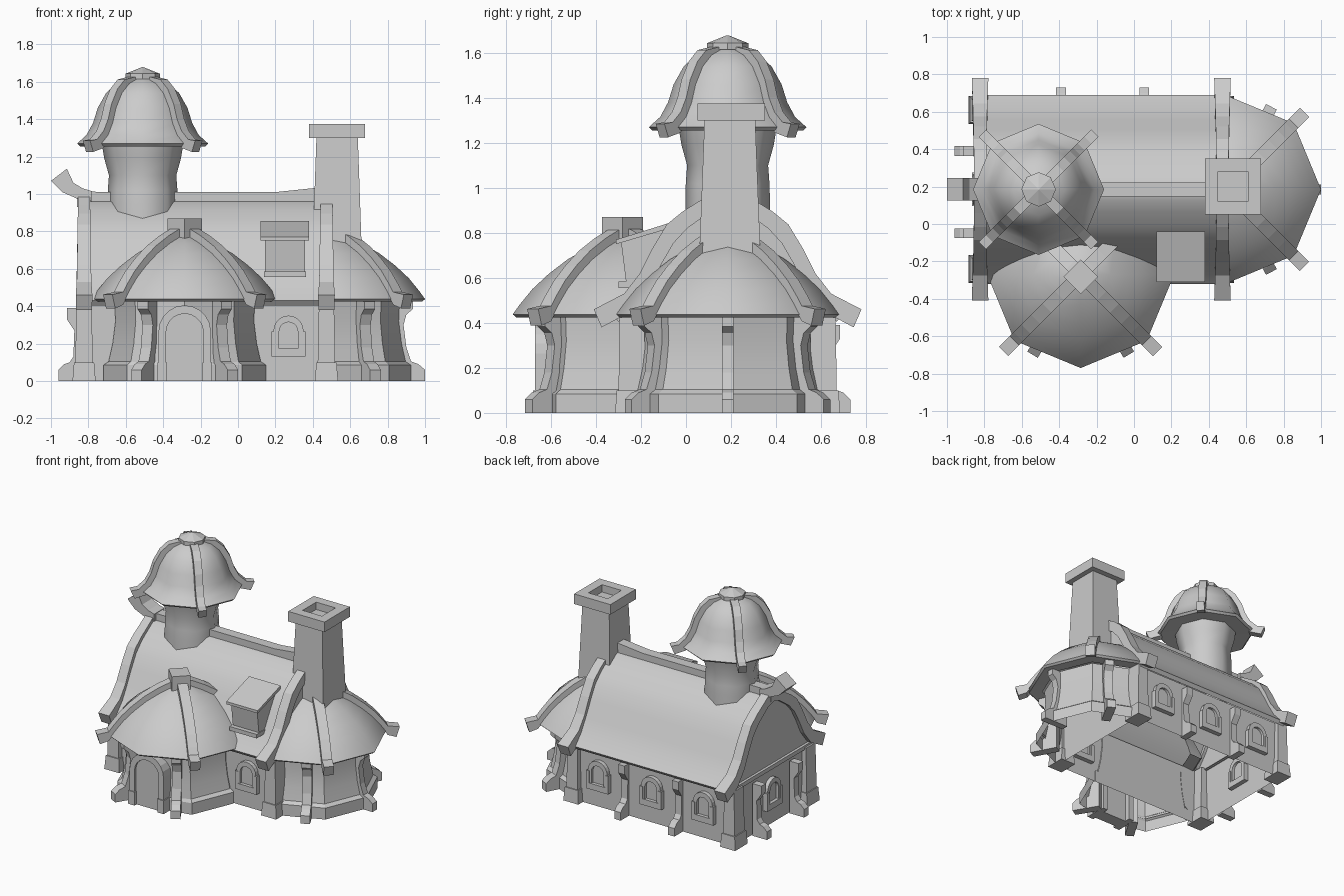
import bpy, bmesh
from math import sin, cos, pi, radians
from mathutils import Vector

if "Cube" in bpy.data.objects:
    bpy.data.objects.remove(bpy.data.objects["Cube"])

stone = bpy.data.materials.new("plain_grey")
stone.use_nodes = True
stone.diffuse_color = (0.6, 0.6, 0.6, 1)
stone.node_tree.nodes["Principled BSDF"].inputs["Base Color"].default_value = (0.6, 0.6, 0.6, 1)


def loft(name, rings, smooth=None, caps=True, cut=None):
    """Bridge equal rings of points; optionally cap the ends and trim by a plane."""
    bm = bmesh.new()
    loops = [[bm.verts.new(p) for p in ring] for ring in rings]
    n = len(loops[0])
    for a, b in zip(loops, loops[1:]):
        for i in range(n):
            j = (i + 1) % n
            bm.faces.new((a[i], a[j], b[j], b[i]))
    if caps:
        bm.faces.new(loops[0])
        bm.faces.new(loops[-1])
    bmesh.ops.recalc_face_normals(bm, faces=bm.faces)
    if cut:
        bmesh.ops.bisect_plane(bm, geom=bm.verts[:] + bm.edges[:] + bm.faces[:],
                               plane_co=cut[0], plane_no=cut[1], clear_outer=True)
    me = bpy.data.meshes.new(name)
    bm.to_mesh(me)
    bm.free()
    me.materials.append(stone)
    ob = bpy.data.objects.new(name, me)
    bpy.context.scene.collection.objects.link(ob)
    if smooth:
        bpy.ops.object.select_all(action="DESELECT")
        ob.select_set(True)
        bpy.context.view_layer.objects.active = ob
        bpy.ops.object.shade_smooth_by_angle(angle=radians(smooth))


def slab(name, profile, width, origin, angle, smooth=None, cut=None, flare=0):
    """Extrude a (distance, height) profile sideways; distance runs along angle."""
    a = radians(angle)
    u, v = Vector((cos(a), sin(a), 0)), Vector((-sin(a), cos(a), 0))
    o = Vector((origin[0], origin[1], 0))
    rings = [[o + u * d + v * s * (width / 2 + flare * d * d) + Vector((0, 0, z)) for d, z in profile]
             for s in (-1, 1)]
    loft(name, rings, smooth, cut=cut)


def box(name, x, y, z0, z1, low, high=None, caps=True):
    """Box with half sizes low at the bottom and high at the top."""
    sides = ((-1, -1), (1, -1), (1, 1), (-1, 1))
    loft(name, [[(x + i * h[0], y + j * h[1], z) for i, j in sides]
                for z, h in ((z0, low), (z1, high or low))], caps=caps)


def lathe(name, x, y, profile, sides=8, smooth=None, front=-9, caps=True, cut=None):
    loft(name, [[(x + r * cos(2 * pi * k / sides), max(front, y + r * sin(2 * pi * k / sides)), z)
                 for k in range(sides)] for r, z in profile], smooth, caps, cut)


def arch(half, bottom, spring, steps=10):
    curve = [(half * cos(pi * k / steps), spring + half * sin(pi * k / steps)) for k in range(steps + 1)]
    return [(half, bottom)] + curve + [(-half, bottom)]


def mirrored(half):
    """Mirror a half profile that starts on the centre line."""
    return [(-d, z) for d, z in half[:0:-1]] + half


CY = 0.185            # centre line of the hall
EAVE = 0.43

# hall: open walls, gables and a thin roof shell
box("hall_walls", -0.165, CY, 0, EAVE, (0.665, 0.445), caps=False)
half_roof = [(0, .97), (.06, .955), (.12, .915), (.19, .868), (.26, .8), (.32, .7), (.375, .6), (.43, .51), (.505, EAVE)]
roof = mirrored(half_roof)
slab("hall_roof", roof + [(d * .96, z - .025) for d, z in reversed(roof)], 1.33, (-0.165, CY), 90, 35)
for x in (-0.82, 0.48):
    slab("gable_wall", [(d * .97, z - .01) for d, z in roof], 0.02, (x, CY), 90)
box("gable_trim", -0.835, CY, 0.415, 0.445, (0.015, 0.47))

# arched roof beams with flared ends, on corner piers
half_out = [(0, 1), (.06, .985), (.125, .942), (.2, .895), (.27, .838), (.335, .73), (.39, .62), (.46, .53), (.595, .46)]
half_in = [(0, .92), (.06, .905), (.11, .87), (.18, .82), (.24, .755), (.295, .66), (.35, .55), (.43, .45), (.56, .38)]
for side, x in (("left", 0.473), ("right", -0.823)):
    slab("roof_beam_" + side, mirrored(half_out) + mirrored(half_in)[::-1], 0.064, (x, CY), 90, flare=.035)
    for y in (CY - 0.425, CY + 0.425):
        box("corner_pier", x, y, 0.09, 0.43, (0.047, 0.06), (0.04, 0.055))
        box("corner_pier_base", x, y, 0, 0.1, (0.062, 0.075), (0.054, 0.068))

# ridge beam and its curled end
slab("ridge_beam", [(-.86, 1.03), (-.8, 1.012), (.2, 1.01), (.44, 1.035), (.44, .93), (-.86, .93)],
     0.075, (0, CY), 0)
slab("ridge_curl", [(-1, 1.07), (-.915, 1.135), (-.88, 1.06), (-.83, 1.03), (-.78, 1.015), (-.78, .96),
                    (-.86, .975), (-.94, 1.01)], 0.12, (0, CY), 0)

# small buttresses on the back and gable walls
buttress = [(-.02, 0), (.1, 0), (.1, .06), (.07, .09), (.04, .1), (.02, .13), (.015, .27),
            (.055, .33), (.055, .39), (-.02, .39)]
for x in (-0.39, 0.055):
    slab("back_buttress", buttress, 0.052, (x, CY + 0.445), 90)
for y in (-0.05, 0.39):
    slab("gable_buttress", buttress, 0.052, (-0.86, y), 180)


# windows
def window(x, y, angle):
    slab("window_frame", arch(.08, .16, .27) + arch(.05, .16, .265)[::-1], 0.06, (x, y), angle)
    slab("window_pane", arch(.055, .16, .265), 0.02, (x, y), angle)
    sill = [(0, .13), (.09, .13), (.09, .265), (.065, .265), (.065, .175), (0, .175)]
    slab("window_sill", sill + [(-d, z) for d, z in sill[-2:0:-1]], 0.07, (x, y), angle)


for x in (-0.6, -0.17, 0.27):
    window(x, CY + 0.445, 0)
window(0.27, CY - 0.445, 0)
window(-0.83, CY, 90)

# rounded wings: walls, bell roofs, ribs and bracketed piers
wing_roof = [(.39, .43), (.485, .425), (.5, .438), (.47, .48), (.413, .55), (.34, .618), (.255, .683), (.16, .737),
             (.075, .775), (.01, .79)]
pier = [(.3, 0), (.5, 0), (.5, .06), (.465, .09), (.425, .105), (.4, .18), (.385, .3), (.4, .355),
        (.435, .385), (.435, .43), (.3, .43)]


def wing(name, x, y, facing, spread, wall_cut, roof_cut, front=-9):
    lathe(name + "_plinth", x, y, [(.435, 0), (.435, .085), (.405, .105)], front=front, caps=False, cut=wall_cut)
    lathe(name + "_walls", x, y, [(.41, .09), (.385, .2), (.37, .32), (.375, .43)], smooth=30, front=front,
          caps=False, cut=wall_cut)
    lathe(name + "_roof", x, y, wing_roof, smooth=46, caps=False, cut=roof_cut)
    path = wing_roof[:1:-1]
    rib = [(r, z + .038) for r, z in path] + [(.582, .462), (.56, .388)]
    rib += [(r, z - .03) for r, z in reversed(path)]
    for k in range(4):
        slab(name + "_rib", rib, 0.07, (x, y), 45 + 90 * k, cut=roof_cut)
    for s in (-1, 1):
        slab(name + "_pier", pier, 0.065, (x, y), facing + s * spread)


WX, WY = -0.285, -0.27
wing("front_wing", WX, WY, -90, 31, ((0, -.255, 0), (0, 1, 0)), ((0, -.09, 0), (0, 1, 0)), front=-0.64)
wing("side_wing", 0.5, CY, 0, 62, ((.495, 0, 0), (-1, 0, 0)), ((.46, 0, 0), (-1, 0, 0)))
slab("side_wing_end_pier", pier, 0.052, (0.5, CY), 0)
slab("front_wing_cap", [(-.065, .76), (.065, .76), (.065, .87), (-.065, .87)], 0.13, (WX, WY - 0.012), 45)

# arched doorway
slab("door_frame", arch(.14, 0, .265) + arch(.1, 0, .26)[::-1], 0.16, (WX, -0.592), 0)
slab("door_panel", arch(.105, 0, .26), 0.1, (WX, -0.605), 0)
for s in (-1, 1):
    box("door_foot", WX + s * 0.12, -0.63, 0, 0.1, (0.026, 0.05))

# tower: drum, bell roof, ribs and cap
TX = -0.51
lathe("tower_drum", TX, CY, [(.188, .8), (.188, .95), (.186, 1.02), (.18, 1.1), (.205, 1.19), (.22, 1.28)],
      smooth=50, caps=False)
bell = [(.2, 1.262), (.335, 1.255), (.35, 1.27), (.3, 1.315), (.265, 1.38), (.24, 1.46), (.195, 1.54), (.14, 1.59), (.07, 1.62)]
lathe("tower_roof", TX, CY, bell, smooth=46, caps=False)
path = bell[:1:-1]
rib = [(.05, 1.632)] + [(r + .022, z + .022) for r, z in path[1:]] + [(.425, 1.285), (.4, 1.225)]
rib += [(r - .025, z - .025) for r, z in bell[2:]]
for k in range(4):
    slab("tower_rib", rib, 0.055, (TX, CY), 45 + 90 * k)
lathe("tower_cap", TX, CY, [(.092, 1.615), (.092, 1.643), (.004, 1.678)])

# chimney with a hollow collar
CX = 0.53
box("chimney_shaft", CX, CY + 0.01, 0.6, 1.32, (0.135, 0.14), (0.11, 0.112))
for s in (-1, 1):
    box("chimney_collar", CX + s * 0.115, CY + 0.015, 1.3, 1.375, (0.035, 0.15))
    box("chimney_collar", CX, CY + 0.015 + s * 0.115, 1.3, 1.375, (0.08, 0.035))

# dormer
slab("dormer_body", [(-.265, .57), (-.29, .77), (-.05, .83), (-.05, .57)], 0.215, (0.252, 0), 90)
slab("dormer_roof", [(-.31, .75), (-.31, .77), (-.04, .855), (-.04, .83)], 0.26, (0.25, 0), 90)
slab("dormer_sill", [(-.3, .555), (-.3, .585), (-.2, .585), (-.2, .555)], 0.225, (0.252, 0), 90)
